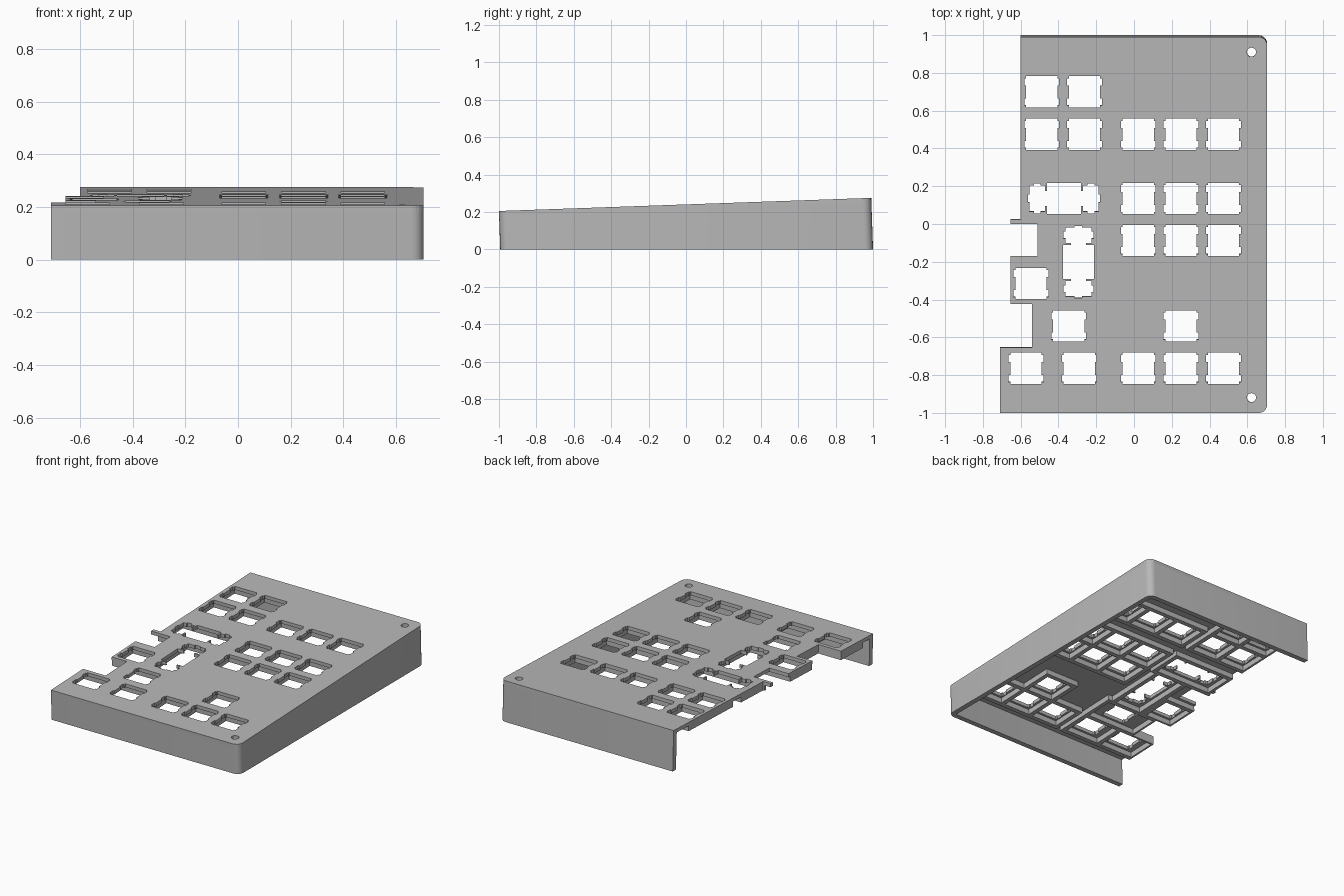
import bpy, bmesh, math

cube = bpy.data.objects.get("Cube")
if cube:
    bpy.data.objects.remove(cube, do_unlink=True)

U = 0.225                     # key pitch
TILT = math.atan(0.0352)      # slope of the top plate
Z0 = 0.24                     # plate height at the middle
PLATE, DEEP, WALL, RIB = 0.024, 0.06, 0.035, 0.015
XR, YE, R = 0.705, 0.996, 0.045

grey = bpy.data.materials.new("case grey")
grey.use_nodes = True
grey.diffuse_color = (0.48, 0.48, 0.48, 1)
grey.node_tree.nodes["Principled BSDF"].inputs["Base Color"].default_value = grey.diffuse_color


def finish(bm, name):
    """Turn a bmesh in plate space into a tilted object."""
    bmesh.ops.recalc_face_normals(bm, faces=bm.faces)
    me = bpy.data.meshes.new(name)
    bm.to_mesh(me)
    bm.free()
    me.materials.append(grey)
    ob = bpy.data.objects.new(name, me)
    bpy.context.collection.objects.link(ob)
    ob.rotation_euler.x = TILT
    ob.location = (0, -0.005, Z0)
    return ob


def prism(bm, pts, low, high):
    face = bm.faces.new([bm.verts.new((x, y, low)) for x, y in pts])
    ext = bmesh.ops.extrude_face_region(bm, geom=[face])["geom"]
    for v in ext:
        if isinstance(v, bmesh.types.BMVert):
            v.co.z = high


def arc(cx, cy, r, start, steps=5):
    angles = [math.radians(start + 90 * i / steps) for i in range(steps + 1)]
    return [(cx + r * math.cos(a), cy + r * math.sin(a)) for a in angles]


def four_way(quarter):
    """Mirror a quarter outline in both axes."""
    half = quarter + [(-x, y) for x, y in reversed(quarter)]
    return half + [(-x, -y) for x, y in half]


# Key positions: x, y, width and height in key units
keys = [(x, y, 1, 1) for y in (0.48, 0.14, -0.082, -0.76) for x in (0.022, 0.249, 0.474)]
keys += [(x, y, 1, 1) for y in (0.705, 0.48) for x in (-0.488, -0.262)]
keys += [(0.249, -0.535, 1, 1), (-0.345, -0.535, 1.75, 1), (-0.545, -0.31, 1, 1),
         (-0.572, -0.76, 1.25, 1), (-0.29, -0.76, 1.25, 1),
         (-0.37, 0.14, 2, 1), (-0.294, -0.196, 1, 2)]

switch = four_way([(0.083, 0.034), (0.092, 0.034), (0.092, 0.071), (0.083, 0.071), (0.083, 0.083)])
wide = four_way([(0.19, 0.02), (0.182, 0.02), (0.182, 0.068), (0.16, 0.068), (0.16, 0.08),
                 (0.125, 0.08), (0.125, 0.068), (0.1, 0.068), (0.1, 0.04), (0.09, 0.04),
                 (0.09, 0.083)])
tall = [(y, x) for x, y in wide]

# Top plate, with its stepped left edge
steps = [(-0.6, YE), (-0.6, 0.03), (-0.655, 0.03), (-0.655, 0.005), (-0.51, 0.005),
         (-0.51, -0.165), (-0.655, -0.165), (-0.655, -0.42), (-0.54, -0.42),
         (-0.54, -0.65), (-0.71, -0.65), (-0.71, -YE)]
rim = arc(XR - R, R - YE, R, -90) + arc(XR - R, YE - R, R, 0)
bm = bmesh.new()
prism(bm, steps + rim, -PLATE, 0)
plate = finish(bm, "top_plate")

# Cutters for switch openings and screw holes
bm = bmesh.new()
for x, y, w, h in keys:
    shape = wide if w == 2 else tall if h == 2 else switch
    prism(bm, [(x + a, y + b) for a, b in shape], -0.1, 0.1)
for side in (-1, 1):
    ring = [(0.622 + 0.024 * math.cos(i * math.pi / 10),
             side * 0.915 + 0.024 * math.sin(i * math.pi / 10)) for i in range(20)]
    prism(bm, ring, -0.1, 0.1)
cutter = finish(bm, "opening_cutter")
cutter.hide_render = True
mod = plate.modifiers.new("openings", "BOOLEAN")
mod.operation, mod.solver, mod.object = "DIFFERENCE", "EXACT", cutter
bpy.context.view_layer.objects.active = plate
bpy.ops.object.modifier_apply(modifier=mod.name)
bpy.data.objects.remove(cutter, do_unlink=True)


# Rib lattice below the plate, following the key borders
def left_limit(y):
    for (x, top), (_, bottom) in zip(steps[::2], steps[1::2]):
        if bottom < y < top:
            return x
    return -0.6


def border(x, y):
    if x < left_limit(y):
        return False
    near = False
    for kx, ky, w, h in keys:
        d = max(abs(x - kx) - w * U / 2, abs(y - ky) - h * U / 2)
        if d < -RIB:
            return False
        near = near or d < RIB
    return near


def breaks(values):
    out = []
    for v in sorted(values):
        if not out or v - out[-1] > 0.004:
            out.append(v)
    return out


signs = [(s, r) for s in (-1, 1) for r in (-RIB, RIB)]
xs = breaks([k[0] + s * k[2] * U / 2 + r for k in keys for s, r in signs] + [p[0] for p in steps])
ys = breaks([k[1] + s * k[3] * U / 2 + r for k in keys for s, r in signs] + [p[1] for p in steps[1:-1]])
bm = bmesh.new()
grid = [[bm.verts.new((x, y, -DEEP)) for y in ys] for x in xs]
for i in range(len(xs) - 1):
    for j in range(len(ys) - 1):
        if border((xs[i] + xs[i + 1]) / 2, (ys[j] + ys[j + 1]) / 2):
            bm.faces.new((grid[i][j], grid[i + 1][j], grid[i + 1][j + 1], grid[i][j + 1]))
bmesh.ops.delete(bm, geom=[v for v in bm.verts if not v.link_faces], context="VERTS")
ext = bmesh.ops.extrude_face_region(bm, geom=bm.faces[:], use_keep_orig=True)["geom"]
for v in ext:
    if isinstance(v, bmesh.types.BMVert):
        v.co.z = -PLATE
finish(bm, "under_ribs")

# Front, right and back walls, cut level with the ground
outer = [(-0.71, -YE)] + rim + [(-0.6, YE)]
r_in = R - WALL
inner = ([(-0.71, WALL - YE)] + arc(XR - R, R - YE, r_in, -90)
         + arc(XR - R, YE - R, r_in, 0) + [(-0.6, YE - WALL)])


def floor(y):
    return -(Z0 + y * math.sin(TILT)) / math.cos(TILT)


bm = bmesh.new()
loops = []
for (ox, oy), (ix, iy) in zip(outer, inner):
    loops.append([bm.verts.new(p) for p in ((ox, oy, -PLATE), (ox, oy, floor(oy)),
                                            (ix, iy, floor(iy)), (ix, iy, -PLATE))])
for a, b in zip(loops, loops[1:]):
    for k in range(4):
        bm.faces.new((a[k], a[(k + 1) % 4], b[(k + 1) % 4], b[k]))
bm.faces.new(loops[0])
bm.faces.new(loops[-1])
walls = finish(bm, "side_walls")
bpy.ops.object.select_all(action="DESELECT")
walls.select_set(True)
bpy.context.view_layer.objects.active = walls
bpy.ops.object.shade_smooth_by_angle(angle=math.radians(30))
